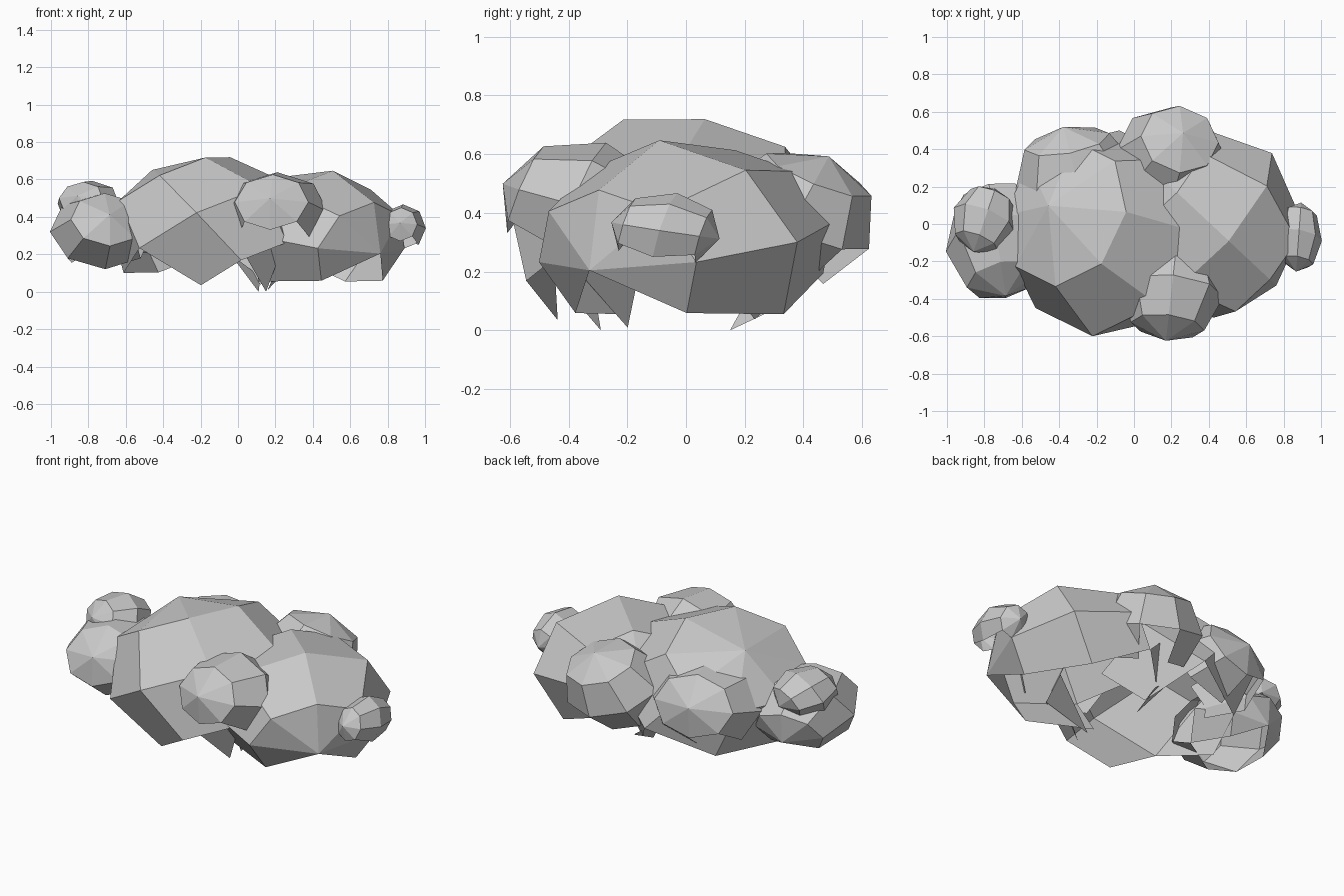
import bpy
import bmesh
from mathutils import Matrix, Vector

cube = bpy.data.objects.get("Cube")
if cube:
    bpy.data.objects.remove(cube, do_unlink=True)

grey = bpy.data.materials.new("cloud_grey")
grey.use_nodes = True
colour = (0.58, 0.58, 0.58, 1)
grey.diffuse_color = colour
grey.node_tree.nodes["Principled BSDF"].inputs["Base Color"].default_value = colour


def finish(name, bm):
    mesh = bpy.data.meshes.new(name)
    bm.to_mesh(mesh)
    bm.free()
    mesh.materials.append(grey)
    bpy.context.collection.objects.link(bpy.data.objects.new(name, mesh))


def puff(centre, radii, pole, spoke):
    """Faceted ellipsoid; pole and spoke set how its facets are turned."""
    bm = bmesh.new()
    bmesh.ops.create_uvsphere(bm, u_segments=8, v_segments=4, radius=1)
    z = Vector(pole).normalized()
    y = z.cross(Vector(spoke)).normalized()
    turn = Matrix((y.cross(z), y, z)).transposed().to_4x4()
    fit = Matrix.Translation(centre) @ Matrix.Diagonal((*radii, 1))
    bmesh.ops.transform(bm, matrix=fit @ turn, verts=bm.verts)
    bmesh.ops.recalc_face_normals(bm, faces=bm.faces)
    bm.normal_update()
    return bm


def inside(point, planes):
    return all((point - spot).dot(normal) < 0 for spot, normal in planes)


def shard(name, points):
    """Thin ragged flap hanging under the cloud."""
    bm = bmesh.new()
    bm.faces.new([bm.verts.new(p) for p in points])
    finish(name, bm)


UP = (0, 0, 1)
puffs = {
    # Two main bodies
    "main_puff_right": puff((-0.15, -0.05, 0.33), (0.56, 0.57, 0.405),
                            (-0.55, 0.26, 0.79), (0.2, 0.2, 0.96)),
    "main_puff_left": puff((0.41, 0, 0.3), (0.49, 0.51, 0.36), (0.7, -0.63, -0.26), UP),
    # Puffs around the edge
    "right_puff": puff((-0.73, -0.09, 0.32), (0.28, 0.33, 0.22), (0.15, -0.85, 0.4), UP),
    "right_top_puff": puff((-0.8, 0.02, 0.47), (0.175, 0.19, 0.13), (-0.3, -0.8, 0.3), UP),
    "front_puff": puff((0.2, -0.36, 0.43), (0.28, 0.28, 0.22), (-0.1, -0.9, 0.3), UP),
    "left_puff": puff((0.88, -0.07, 0.34), (0.125, 0.19, 0.13), (-0.1, -0.9, 0.2), UP),
    "back_right_puff": puff((-0.31, 0.25, 0.37), (0.33, 0.29, 0.24), (-0.2, 0.9, 0.3), UP),
    "back_puff": puff((0.2, 0.37, 0.38), (0.3, 0.28, 0.24), (0.2, 0.4, 0.85), (1, 0, 0)),
}
hulls = {name: [(f.calc_center_median(), f.normal.copy()) for f in bm.faces]
         for name, bm in puffs.items()}

# Leave the underside open and drop facets buried in a neighbour
for name, bm in puffs.items():
    others = [planes for key, planes in hulls.items() if key != name]
    limit = -0.6 if name.startswith("main") else -0.78
    unseen = [f for f in bm.faces if f.normal.z < limit or
              any(all(inside(v.co, planes) for v in f.verts) for planes in others)]
    bmesh.ops.delete(bm, geom=unseen, context='FACES')
    finish(name, bm)

# Ragged flaps along the open underside
shard("front_flap", [(0.03, -0.47, 0.21), (0.24, -0.33, 0.24), (0.15, -0.29, 0.0)])
shard("back_flap", [(-0.04, 0.26, 0.2), (0.12, 0.32, 0.08), (0.11, 0.15, 0.0)])
